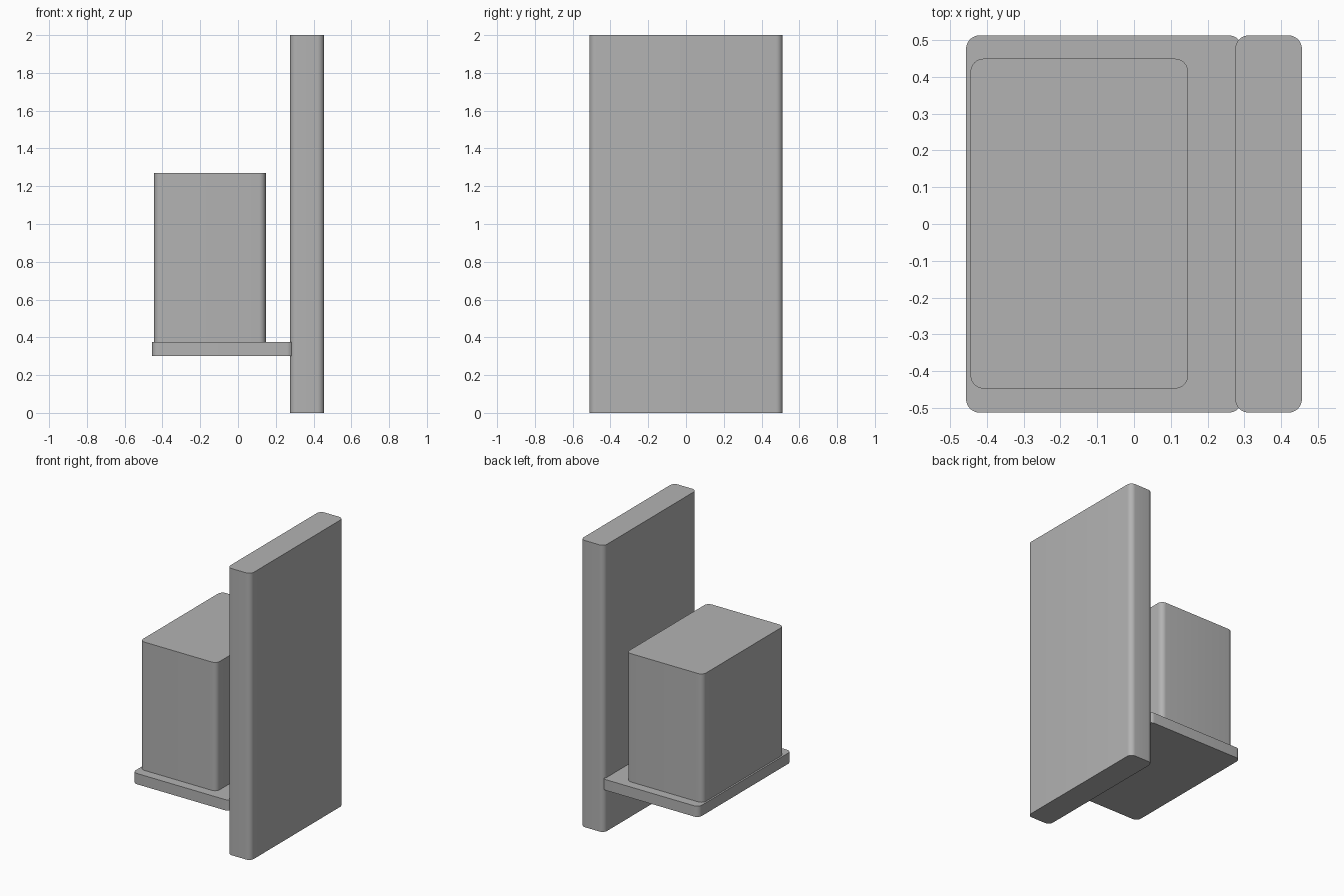
import bpy, bmesh
from math import radians

cube = bpy.data.objects.get("Cube")
if cube:
    bpy.data.objects.remove(cube, do_unlink=True)

GREY = (0.45, 0.45, 0.45, 1.0)
grey = bpy.data.materials.new("plain grey")
grey.use_nodes = True
grey.diffuse_color = GREY
grey.node_tree.nodes["Principled BSDF"].inputs["Base Color"].default_value = GREY


def rounded_block(name, x, y, z, radius):
    """Box between the given (low, high) limits, with rounded upright edges."""
    bm = bmesh.new()
    bmesh.ops.create_cube(bm, size=1)
    for v in bm.verts:
        for axis, (low, high) in enumerate((x, y, z)):
            v.co[axis] = high if v.co[axis] > 0 else low
    upright = [e for e in bm.edges
               if abs(e.verts[0].co.z - e.verts[1].co.z) > 0.01]
    bmesh.ops.bevel(bm, geom=upright, offset=radius, offset_type='OFFSET',
                    segments=8, profile=0.5, affect='EDGES')
    mesh = bpy.data.meshes.new(name)
    bm.to_mesh(mesh)
    bm.free()
    mesh.materials.append(grey)
    obj = bpy.data.objects.new(name, mesh)
    bpy.context.collection.objects.link(obj)
    bpy.ops.object.select_all(action='DESELECT')
    obj.select_set(True)
    bpy.context.view_layer.objects.active = obj
    bpy.ops.object.shade_smooth_by_angle(angle=radians(30))
    return obj


# Tall upright slab
rounded_block("upright_panel", (0.275, 0.456), (-0.512, 0.512), (0, 2), 0.036)
# Thin shelf whose end is set into the slab
rounded_block("shelf", (-0.456, 0.294), (-0.512, 0.512), (0.30, 0.375), 0.036)
# Large block resting on the shelf
rounded_block("block", (-0.444, 0.147), (-0.447, 0.449), (0.375, 1.27), 0.036)
